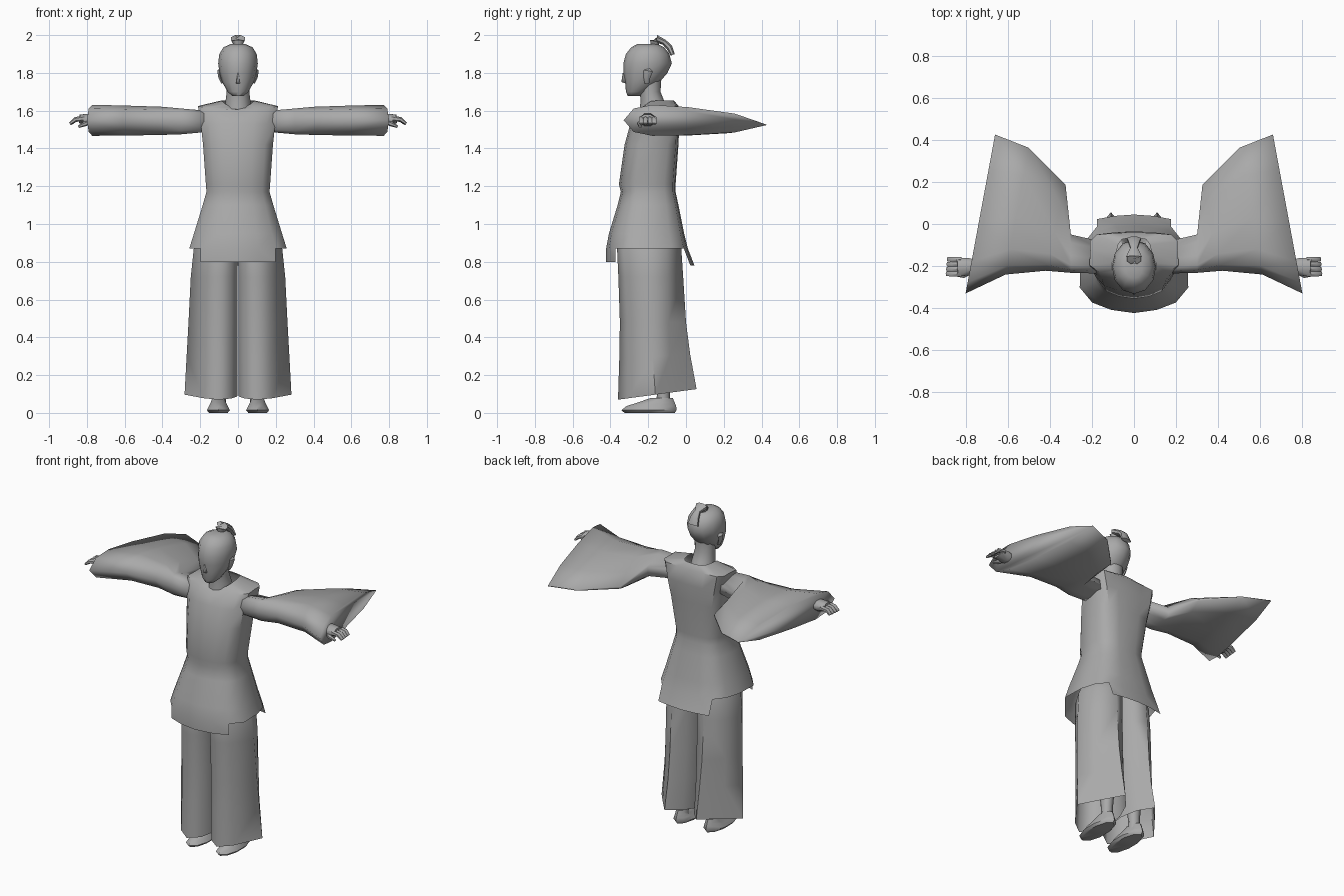
import bpy, bmesh, math
from mathutils import Vector

if "Cube" in bpy.data.objects:
    bpy.data.objects.remove(bpy.data.objects["Cube"])

grey = bpy.data.materials.new("plain_grey")
grey.diffuse_color = (0.4, 0.4, 0.4, 1)
grey.use_nodes = True
grey.node_tree.nodes["Principled BSDF"].inputs["Base Color"].default_value = grey.diffuse_color


def finish(name, bm, angle=50):
    bmesh.ops.recalc_face_normals(bm, faces=bm.faces)
    me = bpy.data.meshes.new(name)
    bm.to_mesh(me)
    bm.free()
    me.materials.append(grey)
    me.shade_smooth()
    me.set_sharp_from_angle(angle=math.radians(angle))
    ob = bpy.data.objects.new(name, me)
    bpy.context.collection.objects.link(ob)
    return ob


def loft(name, rings, cap=(True, True), side=1, angle=50, flap=None):
    """Skin closed rings; flap(bm, first ring) may hang panels from the hem."""
    bm = bmesh.new()
    rows = [[bm.verts.new((p[0] * side, p[1], p[2])) for p in r] for r in rings]
    n = len(rows[0])
    for a, b in zip(rows, rows[1:]):
        for i in range(n):
            j = (i + 1) % n
            bm.faces.new((a[i], a[j], b[j], b[i]))
    if cap[0]:
        bm.faces.new(rows[0])
    if cap[1]:
        bm.faces.new(rows[-1])
    if flap:
        flap(bm, rows[0])
    return finish(name, bm, angle)


def oval(z, rx, yf, yb, n=12):
    return [(rx * math.sin(2 * math.pi * i / n),
             (yf + yb) / 2 - (yb - yf) / 2 * math.cos(2 * math.pi * i / n), z)
            for i in range(n)]


def tube(name, path, sizes, up=(0, 0, 1), n=6, side=1):
    """Sweep an oval section (half width, half thickness) along a path."""
    rings = []
    for k, p in enumerate(path):
        t = Vector(path[min(k + 1, len(path) - 1)]) - Vector(path[max(k - 1, 0)])
        t.normalize()
        w = Vector(up).cross(t).normalized()
        u = t.cross(w)
        ring = []
        for i in range(n):
            a = 2 * math.pi * (i + .5) / n
            ring.append(Vector(p) + w * sizes[k][0] * math.cos(a)
                        + u * sizes[k][1] * math.sin(a))
        rings.append(ring)
    return loft(name, rings, side=side)


# Tunic: rounded body section, open hem, hanging front and back panels
HALF = [(0, -1), (.42, -.93), (.77, -.77), (1, -.44), (.98, .2),
        (.88, .6), (.68, .9), (.35, .97), (0, 1)]
BODY = HALF + [(-x, y) for x, y in HALF[-2:0:-1]]


def body(z, rx, yf, yb, dip=0, square=0):
    """square widens the back corners, dip lowers the front of the ring."""
    c, h = (yf + yb) / 2, (yb - yf) / 2
    return [(x * rx * (1 + square * max(0, y - .3)), c + y * h,
             z - dip * max(0, -y) ** 3) for x, y in BODY]


def panels(bm, hem):
    n = len(hem)
    for idx, dy, drop in (([-2, -1, 0, 1, 2], 0, .07), ([6, 7, 8, 9, 10], .035, .09)):
        top = [hem[i % n] for i in idx]
        low = [bm.verts.new(v.co + Vector((0, dy, -drop))) for v in top]
        for i in range(4):
            bm.faces.new((top[i], top[i + 1], low[i + 1], low[i]))


loft("tunic", [body(.87, .258, -.423, .01), body(.95, .233, -.408, -.01),
               body(1.1, .187, -.362, -.04), body(1.17, .167, -.345, -.055),
               body(1.21, .17, -.355, -.055), body(1.42, .185, -.325, -.04, 0, .2),
               body(1.53, .197, -.295, -.035, 0, .35),
               body(1.625, .212, -.255, -.04, .02, .4),
               body(1.655, .085, -.23, -.065, .045)],
     cap=(False, False), angle=45, flap=panels)

# Neck and head
loft("neck", [oval(1.58, .075, -.25, -.08), oval(1.65, .066, -.24, -.115),
              oval(1.70, .06, -.245, -.135), oval(1.78, .065, -.26, -.13)])
loft("head", [oval(1.677, .03, -.308, -.245), oval(1.70, .055, -.318, -.2),
              oval(1.75, .083, -.322, -.14), oval(1.80, .098, -.332, -.098),
              oval(1.85, .105, -.332, -.075), oval(1.90, .099, -.318, -.088),
              oval(1.935, .078, -.29, -.115), oval(1.952, .04, -.26, -.15)], angle=60)
# Nose: a small wedge on the face
loft("nose", [[(-.012, -.314, 1.742), (.012, -.314, 1.742), (0, -.342, 1.752)],
              [(-.006, -.322, 1.80), (.006, -.322, 1.80), (0, -.335, 1.80)]], angle=180)
# Topknot bending over the back of the head
tube("topknot", [(0, -.165, 1.94), (0, -.167, 1.968), (0, -.155, 1.98),
                 (0, -.115, 1.962), (0, -.088, 1.935), (0, -.07, 1.895)],
     [(.02, .022), (.036, .026), (.04, .022), (.018, .016), (.028, .018), (.036, .012)],
     up=(0, 1, .3), n=8)


def sleeve_ring(front, tip, ztop, zbot, ztip, thick):
    """Teardrop section from the front edge to the trailing tip."""
    f, t = Vector(front), Vector(tip)
    zm = (ztop + zbot) / 2
    top, low = [], []
    for s, k in ((.07, .75), (.2, 1), (.45, .9), (.78, .6)):
        p = f.lerp(t, s)
        k = max(k, thick) if s > .4 else k
        mid = zm + (ztip - zm) * s ** 2
        top.append((p.x, p.y, mid + (ztop - zm) * k))
        low.append((p.x, p.y, max(zbot, mid - (zm - zbot) * k)))
    h = (ztop - zm) * thick
    return ([(f.x, f.y, zm)] + top + [(t.x, t.y, ztip + h), (t.x, t.y, ztip - h)]
            + low[::-1])


# Trouser leg section: pointed at the hem, rounder above (across, front to back)
POINTED = [(0, -.4), (.11, -.78), (.36, -1), (.63, -.74), (1, -.05),
           (.74, .4), (.38, 1), (.13, .62), (0, .15)]
ROUND = [(0, -.5), (.15, -.85), (.4, -1), (.68, -.8), (1, -.08),
         (.84, .54), (.46, 1), (.14, .78), (0, .2)]


def leg_ring(z, xi, xo, yf, yb, r, tilt=0):
    c, h = (yf + yb) / 2, (yb - yf) / 2
    ring = []
    for (a, b), (d, e) in zip(POINTED, ROUND):
        u, v = a + (d - a) * r, b + (e - b) * r
        ring.append((xi + u * (xo - xi), c + v * h, z + tilt * v))
    return ring


for side, tag in ((1, "left"), (-1, "right")):
    # Wide hanging sleeve with a flat cuff
    loft(tag + "_sleeve",
         [sleeve_ring((.17, -.235), (.17, -.08), 1.6, 1.487, 1.54, .5),
          sleeve_ring((.3, -.232), (.3, -.05), 1.612, 1.475, 1.53, .4),
          sleeve_ring((.42, -.222), (.325, .185), 1.622, 1.472, 1.512, .08),
          sleeve_ring((.61, -.24), (.5, .362), 1.628, 1.468, 1.517, .04),
          sleeve_ring((.8, -.33), (.66, .425), 1.632, 1.467, 1.525, .02)],
         side=side, angle=180)
    # Forearm and palm, four curled fingers held together, thumb
    tube(tag + "_hand", [(.68, -.2, 1.55), (.75, -.2, 1.55), (.79, -.203, 1.552),
                         (.84, -.205, 1.557)],
         [(.03, .03), (.032, .03), (.046, .035), (.045, .024)], n=8, side=side)
    for i in range(4):
        y = -.237 + i * .023
        tube(tag + "_finger_%d" % (i + 1),
             [(.82, y, 1.558), (.862, y, 1.553), (.89 - .002 * i, y, 1.53)],
             [(.014, .015), (.014, .013), (.012, .007)], side=side)
    tube(tag + "_thumb", [(.775, -.225, 1.545), (.81, -.245, 1.53), (.845, -.243, 1.515)],
         [(.016, .015), (.013, .013), (.007, .007)], side=side)
    # Ear
    tube(tag + "_ear", [(.082, -.207, 1.745), (.095, -.207, 1.775),
                        (.1, -.2, 1.81), (.09, -.198, 1.822)],
         [(.008, .012), (.01, .018), (.011, .024), (.006, .012)],
         up=(0, 1, 0), side=side)
    # Wide trouser leg, open at the hem
    loft(tag + "_trouser_leg",
         [leg_ring(.098, .004, .283, -.36, .056, 0, .028),
          leg_ring(.3, .002, .272, -.353, .022, .2, .01),
          leg_ring(.48, .002, .262, -.35, .0, .5),
          leg_ring(.72, .002, .25, -.358, -.015, .8),
          leg_ring(.87, .002, .234, -.365, -.025, 1),
          leg_ring(1.02, .002, .165, -.32, -.08, 1)],
         cap=(False, True), side=side, angle=70)
    # Shin and shoe
    loft(tag + "_shin", [[(x + .1, y, z) for x, y, z in oval(zz, r, -.12 - r, -.12 + r, 8)]
                         for zz, r in ((.04, .036), (.12, .034), (.25, .045), (.35, .05))],
         side=side)
    loft(tag + "_shoe",
         [[(x + .104, y, z) for x, y, z in oval(zz, r, yf, yb, 10)]
          for zz, r, yf, yb in ((0, .052, -.325, -.06), (.014, .064, -.342, -.05),
                                (.036, .052, -.315, -.052), (.055, .042, -.255, -.06),
                                (.078, .034, -.19, -.07))], side=side)
